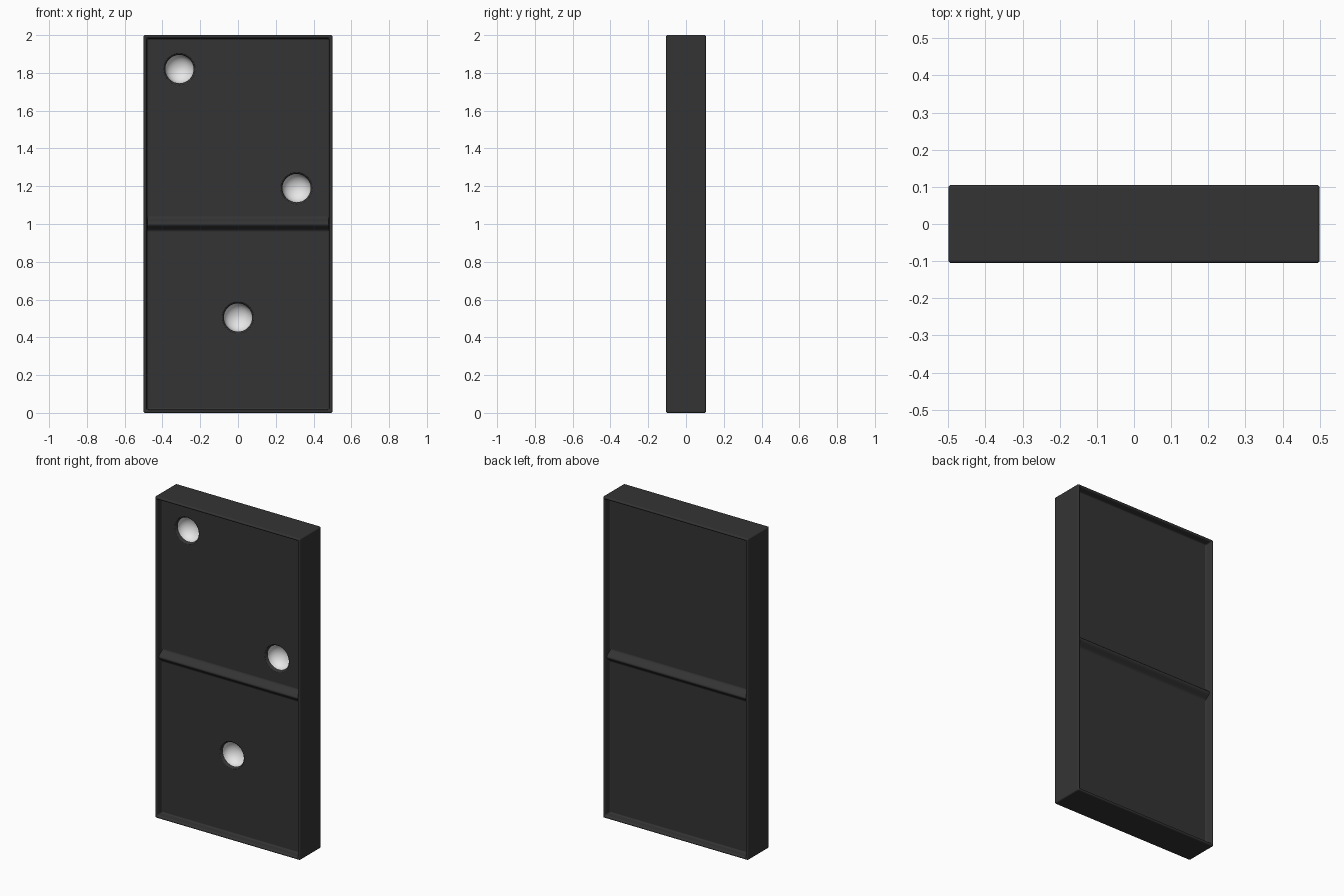
import bpy, bmesh, math
from mathutils import Matrix

cube = bpy.data.objects.get("Cube")
if cube:
    bpy.data.objects.remove(cube, do_unlink=True)

HALF_Y, DEPTH = 0.105, 0.045
FLOOR = HALF_Y - DEPTH


def material(name, value, rough):
    m = bpy.data.materials.new(name)
    m.use_nodes = True
    color = (value, value, value, 1)
    m.diffuse_color = color
    bsdf = m.node_tree.nodes["Principled BSDF"]
    bsdf.inputs["Base Color"].default_value = color
    bsdf.inputs["Roughness"].default_value = rough
    return m


MATS = [material("charcoal black", 0.034, 0.6), material("pip white", 0.8, 0.6)]


def make_object(name, bm):
    bmesh.ops.recalc_face_normals(bm, faces=bm.faces[:])
    mesh = bpy.data.meshes.new(name)
    bm.to_mesh(mesh)
    bm.free()
    for m in MATS:
        mesh.materials.append(m)
    ob = bpy.data.objects.new(name, mesh)
    bpy.context.collection.objects.link(ob)
    return ob


def activate(ob):
    bpy.ops.object.select_all(action='DESELECT')
    ob.select_set(True)
    bpy.context.view_layer.objects.active = ob


def smooth(ob):
    activate(ob)
    bpy.ops.object.shade_smooth_by_angle(angle=math.radians(35))
    ob.modifiers.new("even_shading", 'WEIGHTED_NORMAL').keep_sharp = True


# Tile slab with a recessed panel on front and back
bm = bmesh.new()
bmesh.ops.create_cube(bm, size=1, matrix=Matrix.Translation((0, 0, 1)) @ Matrix.Diagonal((1, 2 * HALF_Y, 2, 1)))
bm.normal_update()
for face in [f for f in bm.faces if abs(f.normal.y) > 0.9]:
    bmesh.ops.inset_region(bm, faces=[face], thickness=0.023)
    bmesh.ops.inset_region(bm, faces=[face], thickness=0.004, depth=-DEPTH)
tile = make_object("tile_body", bm)
activate(tile)
bevel = tile.modifiers.new("rounded_edges", 'BEVEL')
bevel.width, bevel.segments, bevel.limit_method = 0.01, 4, 'ANGLE'
bpy.ops.object.modifier_apply(modifier=bevel.name)


# Pip cutter: flared lip leading into a round bowl, lathed about y
def pip_cutter(x, z):
    lip, bowl, r = 0.018, 0.06, 0.075
    profile = [(0.0, -0.04), (0.088, -0.04), (0.088, -0.002)]
    for i in range(1, 5):
        a = i / 4 * math.pi / 2
        profile.append((r + 0.013 * (1 - math.sin(a)), lip * (1 - math.cos(a))))
    for i in range(1, 9):
        a = i / 8 * math.pi / 2
        profile.append((r * math.cos(a), lip + bowl * math.sin(a)))
    bm = bmesh.new()
    verts = [bm.verts.new((x + pr, d - FLOOR, z)) for pr, d in profile]
    edges = [bm.edges.new(pair) for pair in zip(verts, verts[1:])]
    bmesh.ops.spin(bm, geom=verts + edges, cent=(x, 0, z), axis=(0, 1, 0),
                   angle=2 * math.pi, steps=32, use_duplicate=False)
    bmesh.ops.remove_doubles(bm, verts=bm.verts[:], dist=0.0005)
    for f in bm.faces:
        f.material_index = int(f.calc_center_median().y + FLOOR > lip)
    return make_object("pip_cutter", bm)


for x, z in ((-0.31, 1.82), (0.31, 1.19), (0, 0.505)):
    cutter = pip_cutter(x, z)
    activate(tile)
    cut = tile.modifiers.new("pip", 'BOOLEAN')
    cut.operation, cut.solver, cut.object = 'DIFFERENCE', 'EXACT', cutter
    cut.material_mode = 'TRANSFER'
    bpy.ops.object.modifier_apply(modifier=cut.name)
    bpy.data.objects.remove(cutter, do_unlink=True)
smooth(tile)

# Rounded divider ridge across the middle of each panel
for side, name in ((-1, "front_divider"), (1, "back_divider")):
    bm = bmesh.new()
    ring = []
    for i in range(17):
        t = i / 8 - 1
        height = 0.036 * (1 + math.cos(math.pi * t)) / 2
        ring.append(bm.verts.new((-0.478, side * (FLOOR + height), 1 + 0.04 * t)))
    face = bm.faces.new(ring)
    ext = bmesh.ops.extrude_face_region(bm, geom=[face])
    bmesh.ops.translate(bm, vec=(0.956, 0, 0),
                        verts=[v for v in ext["geom"] if isinstance(v, bmesh.types.BMVert)])
    smooth(make_object(name, bm))
